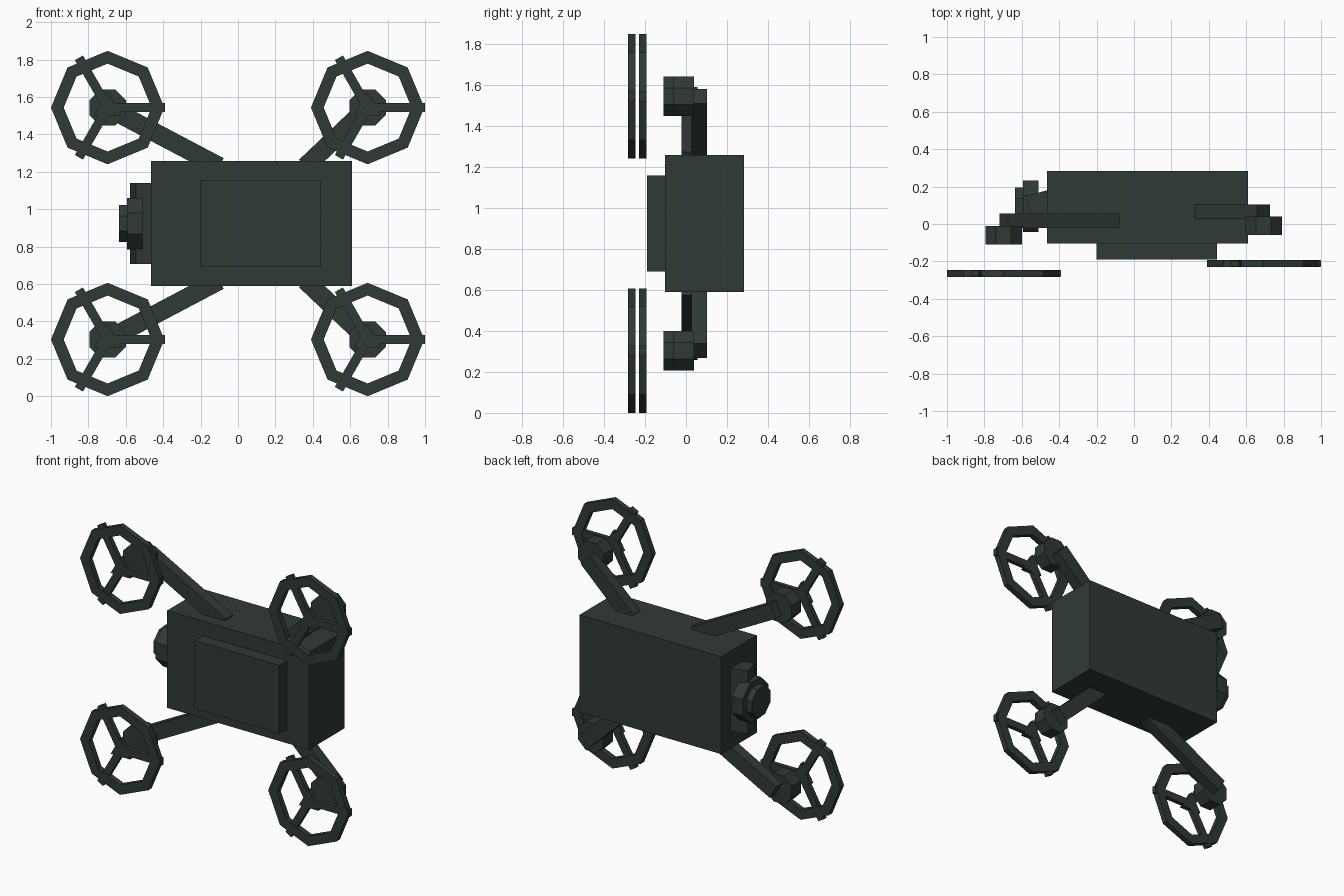
import bpy, bmesh, math
from mathutils import Matrix, Vector

if "Cube" in bpy.data.objects:
    bpy.data.objects.remove(bpy.data.objects["Cube"])

mat = bpy.data.materials.new("dark slate")
mat.diffuse_color = (0.030, 0.042, 0.039, 1)
mat.use_nodes = True
mat.node_tree.nodes["Principled BSDF"].inputs["Base Color"].default_value = mat.diffuse_color
ZC = 0.923  # height of the mirror plane


def finish(bm, name):
    bmesh.ops.recalc_face_normals(bm, faces=bm.faces)
    me = bpy.data.meshes.new(name)
    bm.to_mesh(me)
    bm.free()
    me.materials.append(mat)
    ob = bpy.data.objects.new(name, me)
    bpy.context.collection.objects.link(ob)
    return ob


def add_box(bm, center, size, rot=Matrix()):
    m = Matrix.Translation(center) @ rot @ Matrix.Diagonal((*size, 1))
    bmesh.ops.create_cube(bm, size=1, matrix=m)


def box(name, lo, hi):
    bm = bmesh.new()
    lo, hi = Vector(lo), Vector(hi)
    add_box(bm, (lo + hi) / 2, hi - lo)
    return finish(bm, name)


def add_prism(bm, sides, r, depth, center, axis, turn=0):
    rot = Matrix.Rotation(math.pi / 2, 4, axis) @ Matrix.Rotation(turn, 4, 'Z')
    bmesh.ops.create_cone(bm, cap_ends=True, segments=sides, radius1=r, radius2=r,
                          depth=depth, matrix=Matrix.Translation(center) @ rot)


def add_ring(bm, c, r_out, r_in, depth, n=8):
    # octagonal hoop in the xz plane
    loops = []
    for i in range(n):
        a = i * math.tau / n
        loops.append([bm.verts.new((c[0] + r * math.cos(a), c[1] + y, c[2] + r * math.sin(a)))
                      for r, y in ((r_out, -depth / 2), (r_out, depth / 2),
                                   (r_in, depth / 2), (r_in, -depth / 2))])
    for i in range(n):
        a, b = loops[i], loops[(i + 1) % n]
        for k in range(4):
            bm.faces.new((a[k], a[(k + 1) % 4], b[(k + 1) % 4], b[k]))


# main housing and front panel
box("body", (-0.465, -0.103, 0.59), (0.61, 0.283, 1.257))
box("front_panel", (-0.2, -0.19, 0.69), (0.445, -0.10, 1.157))

# turned bracket and stepped lens on the left side
bm = bmesh.new()
turn = Matrix.Rotation(math.radians(15), 4, 'Z')
corner = Vector((-0.577, 0.15, ZC))
add_box(bm, corner + turn.to_3x3() @ Vector((0.1, -0.062, 0)), (0.2, 0.124, 0.432), turn)
finish(bm, "side_bracket")
T = math.pi / 8
bm = bmesh.new()
add_prism(bm, 8, 0.149, 0.084, (-0.552, 0.095, ZC), 'Y', T)
finish(bm, "lens_housing")
bm = bmesh.new()
add_prism(bm, 8, 0.107, 0.126, (-0.574, 0.095, ZC), 'Y', T)
finish(bm, "lens_barrel")

# side: rotor x, arm root x, arm y, motor y, rotor y
sides = {"left": (-0.697, -0.10, 0.017, -0.06, -0.264),
         "right": (0.693, 0.361, 0.065, -0.01, -0.211)}
for side, (rx, ax, ay, my, ry) in sides.items():
    for level, s in (("upper", 1), ("lower", -1)):
        rz = ZC + s * 0.62
        tag = f"{side}_{level}_"

        # arm from the body to the motor
        a, b = Vector((ax, ay, ZC + s * 0.305)), Vector((rx, ay, rz))
        d = b - a
        bm = bmesh.new()
        add_box(bm, (a + b) / 2, (d.length, 0.076, 0.10),
                Matrix.Rotation(-math.atan2(d.z, d.x), 4, 'Y'))
        finish(bm, tag + "arm")

        # motor
        bm = bmesh.new()
        add_prism(bm, 8, 0.105, 0.10, (rx, my, rz), 'X', T)
        finish(bm, tag + "motor")

        # rotor guard: hoop, three spokes, small triangular hub
        bm = bmesh.new()
        add_ring(bm, (rx, ry, rz), 0.303, 0.235, 0.038)
        for k in range(3):
            ang = k * math.tau / 3
            u = Vector((math.cos(ang), 0, math.sin(ang)))
            add_box(bm, Vector((rx, ry, rz)) + u * 0.1535, (0.307, 0.03, 0.05),
                    Matrix.Rotation(-ang, 4, 'Y'))
        add_prism(bm, 3, 0.085, 0.03, (rx, ry, rz), 'X', 0)
        hub_guard = finish(bm, tag + "rotor_guard")
